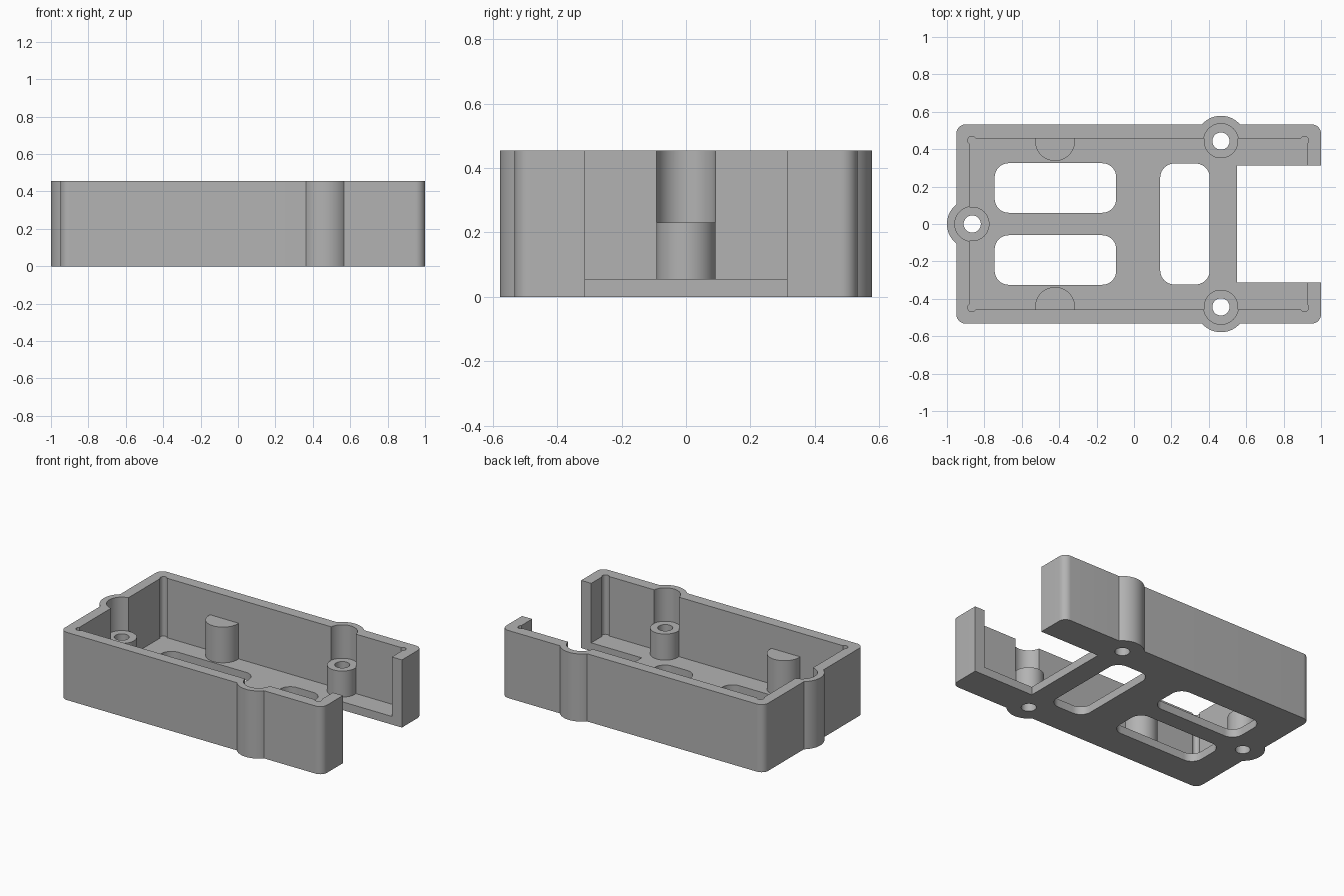
import bpy
import bmesh
from math import cos, sin, pi, radians

cube = bpy.data.objects.get("Cube")
if cube:
    bpy.data.objects.remove(cube, do_unlink=True)

HEIGHT, FLOOR, STANDOFF = 0.455, 0.055, 0.23
HALF_Y, INNER_Y = 0.5325, 0.4575
SCREWS = [(-0.865, 0), (0.465, 0.4435), (0.465, -0.4435)]

grey = bpy.data.materials.new("plain grey")
grey.use_nodes = True
colour = (0.45, 0.45, 0.45, 1)
grey.diffuse_color = colour
grey.node_tree.nodes["Principled BSDF"].inputs["Base Color"].default_value = colour


def arc(x, y, r, start, end, steps):
    span = end - start
    return [(x + r * cos(start + span * i / steps), y + r * sin(start + span * i / steps))
            for i in range(steps + 1)]


def prism(name, outline, z0, z1):
    """Extrude a closed outline from z0 to z1."""
    bm = bmesh.new()
    face = bm.faces.new([bm.verts.new((x, y, z0)) for x, y in outline])
    top = bmesh.ops.extrude_face_region(bm, geom=[face])["geom"]
    bmesh.ops.translate(bm, vec=(0, 0, z1 - z0),
                        verts=[v for v in top if isinstance(v, bmesh.types.BMVert)])
    bmesh.ops.recalc_face_normals(bm, faces=bm.faces)
    mesh = bpy.data.meshes.new(name)
    bm.to_mesh(mesh)
    bm.free()
    mesh.materials.append(grey)
    obj = bpy.data.objects.new(name, mesh)
    bpy.context.collection.objects.link(obj)
    return obj


def block(name, x0, x1, y0, y1, z0, z1, r=0):
    if not r:
        return prism(name, [(x0, y0), (x1, y0), (x1, y1), (x0, y1)], z0, z1)
    corners = [(x1 - r, y1 - r), (x0 + r, y1 - r), (x0 + r, y0 + r), (x1 - r, y0 + r)]
    outline = []
    for i, (x, y) in enumerate(corners):
        outline += arc(x, y, r, i * pi / 2, (i + 1) * pi / 2, 10)
    return prism(name, outline, z0, z1)


def cylinder(name, x, y, r, z0, z1, sides=64):
    return prism(name, arc(x, y, r, 0, 2 * pi, sides)[:-1], z0, z1)


def combine(base, tool, operation):
    mod = base.modifiers.new(tool.name, "BOOLEAN")
    mod.operation, mod.solver, mod.object = operation, "EXACT", tool
    bpy.context.view_layer.objects.active = base
    bpy.ops.object.modifier_apply(modifier=mod.name)
    bpy.data.objects.remove(tool, do_unlink=True)


def add(tool):
    combine(tray, tool, "UNION")


def cut(tool):
    combine(tray, tool, "DIFFERENCE")


# Outer shell with round screw bosses
tray = block("enclosure_tray", -0.95, 1, -HALF_Y, HALF_Y, 0, HEIGHT, 0.05)
for x, y in SCREWS:
    add(cylinder("boss", x, y, 0.135, 0, HEIGHT))

# Cavity with small corner reliefs
cut(block("cavity", -0.88, 0.925, -INNER_Y, INNER_Y, FLOOR, 1))
for x in (-0.867, 0.912):
    for side in (-1, 1):
        cut(cylinder("corner_relief", x, side * 0.447, 0.022, FLOOR, 1, 24))

# Half-round support posts against the long walls
for side in (-1, 1):
    curve = arc(-0.422, 0.4435, 0.1065, pi, 2 * pi, 32)
    outline = [(-0.5285, 0.49)] + curve + [(-0.3155, 0.49)]
    add(prism("support_post", [(x, side * y) for x, y in outline], 0.02, 0.295))

# Screw standoffs, head pockets and through holes
for x, y in SCREWS:
    add(cylinder("standoff", x, y, 0.092, 0.02, STANDOFF + 0.02))
    cut(cylinder("head_pocket", x, y, 0.093, STANDOFF, 1))
    cut(cylinder("screw_hole", x, y, 0.046, -1, 1, 40))

# Floor openings
for y0, y1 in ((0.06, 0.325), (-0.325, -0.06)):
    cut(block("long_slot", -0.745, -0.095, y0, y1, -1, 0.2, 0.075))
cut(block("cross_slot", 0.14, 0.405, -0.323, 0.323, -1, 0.2, 0.075))

# Open end
cut(block("end_notch", 0.55, 2, -0.3135, 0.3135, -1, 1))

bpy.ops.object.select_all(action="DESELECT")
tray.select_set(True)
bpy.context.view_layer.objects.active = tray
bpy.ops.object.shade_smooth_by_angle(angle=radians(30))
